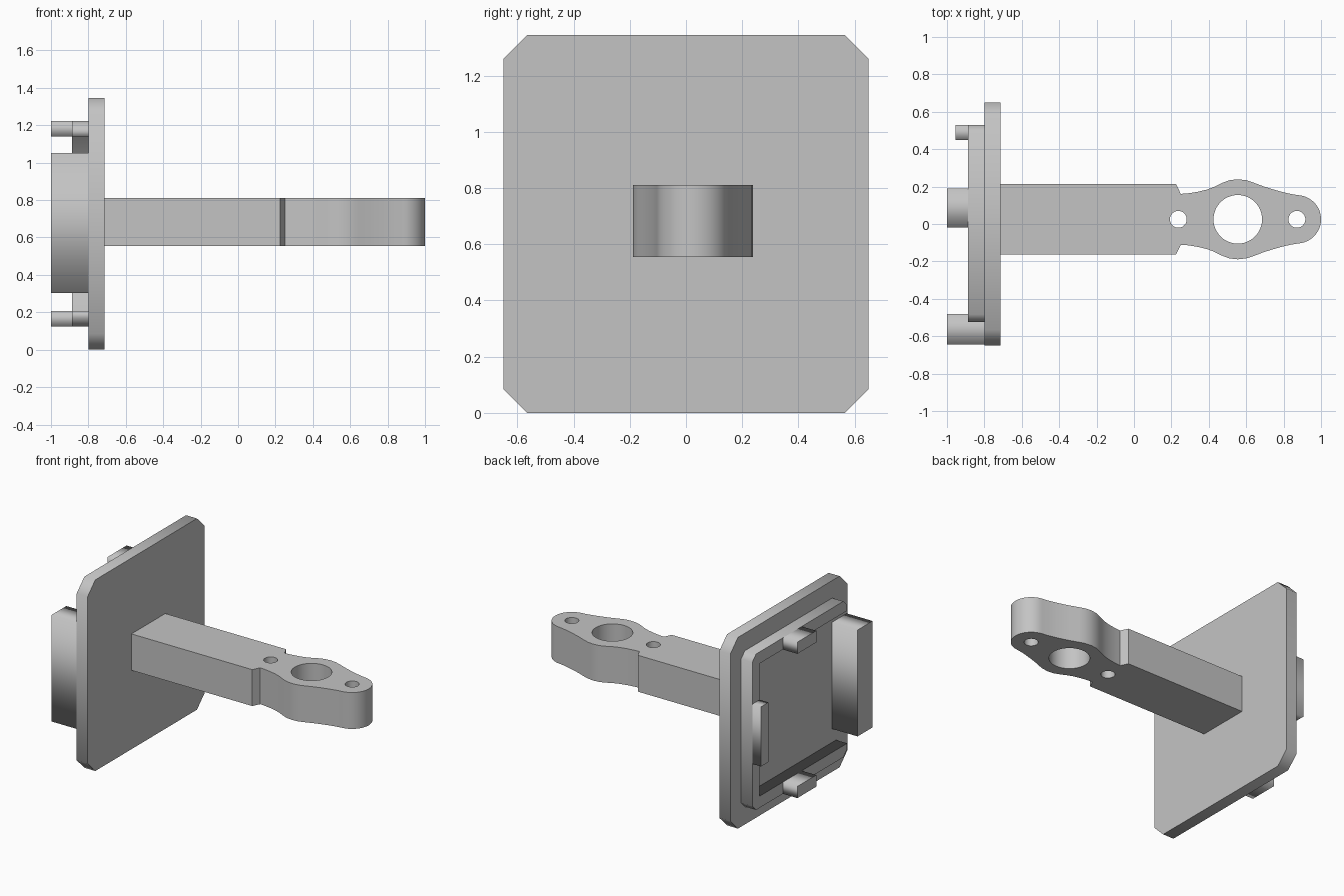
import bpy
import bmesh
from math import sin, cos, pi

cube = bpy.data.objects.get("Cube")
if cube:
    bpy.data.objects.remove(cube, do_unlink=True)

grey = bpy.data.materials.new("light grey")
grey.use_nodes = True
grey.diffuse_color = (0.55, 0.55, 0.55, 1)
grey.node_tree.nodes["Principled BSDF"].inputs["Base Color"].default_value = (0.55, 0.55, 0.55, 1)


def prism(name, loops, lo, hi, along_x=False):
    """Extrude an outline (with optional hole loops) along z, or a (y, z) outline along x."""
    curve = bpy.data.curves.new(name, "CURVE")
    curve.dimensions = "2D"
    curve.fill_mode = "BOTH"
    curve.extrude = (hi - lo) / 2
    for loop in loops:
        spline = curve.splines.new("POLY")
        spline.points.add(len(loop) - 1)
        for point, (u, v) in zip(spline.points, loop):
            point.co = (u, v, 0, 1)
        spline.use_cyclic_u = True
    obj = bpy.data.objects.new(name, curve)
    bpy.context.collection.objects.link(obj)
    bpy.ops.object.select_all(action="DESELECT")
    obj.select_set(True)
    bpy.context.view_layer.objects.active = obj
    bpy.ops.object.convert(target="MESH")
    obj = bpy.context.view_layer.objects.active
    bm = bmesh.new()
    bm.from_mesh(obj.data)
    bmesh.ops.remove_doubles(bm, verts=bm.verts, dist=0.0005)
    bmesh.ops.recalc_face_normals(bm, faces=bm.faces)
    for vert in bm.verts:
        u, v, w = vert.co
        w += (lo + hi) / 2
        vert.co = (w, u, v) if along_x else (u, v, w)
    bm.to_mesh(obj.data)
    bm.free()
    obj.data.materials.clear()
    obj.data.materials.append(grey)
    return obj


def rect(u0, u1, v0, v1, c=0):
    """Rectangle outline with corners cut by c."""
    if not c:
        return [(u0, v0), (u1, v0), (u1, v1), (u0, v1)]
    return [(u0 + c, v0), (u1 - c, v0), (u1, v0 + c), (u1, v1 - c),
            (u1 - c, v1), (u0 + c, v1), (u0, v1 - c), (u0, v0 + c)]


def circle(u, v, r, n=48):
    return [(u + r * cos(2 * pi * i / n), v + r * sin(2 * pi * i / n)) for i in range(n)]


# Mounting plate with cut corners
prism("plate", [rect(-0.65, 0.65, 0, 1.345, 0.085)], -0.80, -0.715, True)

# Three-sided rim on the back of the plate, open towards -y
y0, y1, z0, z1, c, t = -0.525, 0.53, 0.125, 1.222, 0.042, 0.082
rim = [(y0, z0 + t), (y0, z0 + c), (y0 + c, z0), (y1 - c, z0), (y1, z0 + c),
       (y1, z1 - c), (y1 - c, z1), (y0 + c, z1), (y0, z1 - c), (y0, z1 - t),
       (y1 - t, z1 - t), (y1 - t, z0 + t)]
prism("rim", [rim], -0.887, -0.80, True)

# Tabs standing on the rim, and the side block
prism("top_tab", [rect(-0.02, 0.19, z1 - t, z1)], -1.0, -0.887, True)
prism("bottom_tab", [rect(-0.02, 0.19, z0, z0 + t)], -1.0, -0.887, True)
prism("side_tab", [rect(y1 - t, y1, 0.465, 0.885)], -0.955, -0.887, True)
prism("side_block", [rect(-0.645, -0.48, 0.303, 1.052)], -1.0, -0.80, True)

# Arm with a rounded, waisted head, mirrored about its centre line
mid = 0.025
tip_x, tip_r = 0.871, 0.129
half = [(-0.715, 0.188), (0.225, 0.188), (0.25, 0.136), (0.29, 0.139), (0.34, 0.147),
        (0.39, 0.159), (0.43, 0.174), (0.47, 0.194), (0.51, 0.209), (0.555, 0.214),
        (0.60, 0.209), (0.64, 0.196), (0.69, 0.177), (0.74, 0.161), (0.79, 0.147), (0.84, 0.135)]
half += [(tip_x + tip_r * sin(a * pi / 24), tip_r * cos(a * pi / 24)) for a in range(1, 12)]
outline = [(x, mid + y) for x, y in half] + [(tip_x + tip_r, mid)]
outline += [(x, mid - y) for x, y in reversed(half)]
holes = [circle(0.237, mid, 0.045), circle(0.555, mid, 0.13), circle(tip_x, mid, 0.045)]
prism("arm", [outline] + holes, 0.555, 0.811)
bpy.ops.object.shade_smooth_by_angle()
